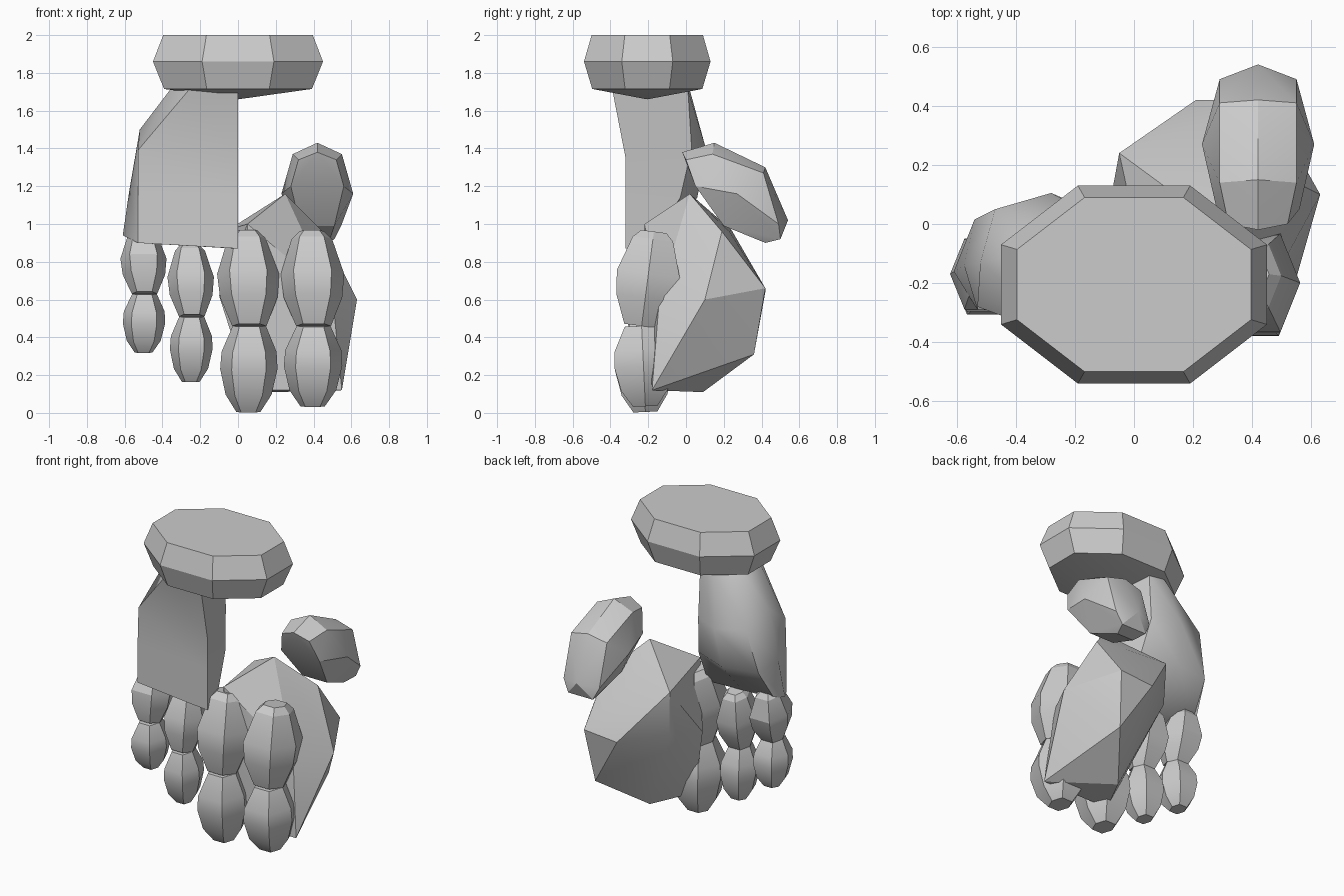
import bpy, bmesh, math
from mathutils import Vector

cube = bpy.data.objects.get("Cube")
if cube:
    bpy.data.objects.remove(cube, do_unlink=True)

grey = bpy.data.materials.new("stone grey")
grey.use_nodes = True
GREY = (0.6, 0.6, 0.6, 1)
grey.diffuse_color = GREY
grey.node_tree.nodes["Principled BSDF"].inputs["Base Color"].default_value = GREY


def finish(bm, name, smooth=25):
    bmesh.ops.recalc_face_normals(bm, faces=bm.faces[:])
    mesh = bpy.data.meshes.new(name)
    bm.to_mesh(mesh)
    bm.free()
    mesh.materials.append(grey)
    ob = bpy.data.objects.new(name, mesh)
    bpy.context.collection.objects.link(ob)
    bpy.ops.object.select_all(action='DESELECT')
    ob.select_set(True)
    bpy.context.view_layer.objects.active = ob
    bpy.ops.object.shade_smooth_by_angle(angle=math.radians(smooth))


def loft(name, rings, tip=None, smooth=25):
    """Skin closed rings of points; tip closes the first ring with a fan."""
    bm = bmesh.new()
    loops = [[bm.verts.new(p) for p in ring] for ring in rings]
    for a, b in zip(loops, loops[1:]):
        for i in range(len(a)):
            j = (i + 1) % len(a)
            bm.faces.new((a[i], a[j], b[j], b[i]))
    bm.faces.new(loops[-1])
    if tip:
        t = bm.verts.new(tip)
        for i in range(len(loops[0])):
            bm.faces.new((t, loops[0][i - 1], loops[0][i]))
    else:
        bm.faces.new(loops[0])
    finish(bm, name, smooth)


def hull(name, points):
    """Faceted rock shape wrapped around a few points."""
    bm = bmesh.new()
    for p in points:
        bm.verts.new(p)
    bmesh.ops.convex_hull(bm, input=bm.verts[:])
    loose = [v for v in bm.verts if not v.link_faces]
    bmesh.ops.delete(bm, geom=loose, context='VERTS')
    finish(bm, name)


HEXAGON = [(1, 0), (.6, 1), (-.6, 1), (-1, 0), (-.6, -1), (.6, -1)]


def barrel(name, start, end, r, profile):
    """Six-sided knuckle between two points; profile holds (position, size)."""
    start, end = Vector(start), Vector(end)
    side = Vector((1, 0, 0))
    across = (end - start).cross(side).normalized()
    loft(name, [[start.lerp(end, t) + r * k * (u * side + v * across)
                 for u, v in HEXAGON] for t, k in profile])


# Wrist cuff: octagonal band with a shallow pointed underside
def octagon(k, z):
    half = [(0.19, 0.335), (0.45, 0.135), (0.45, -0.135), (0.19, -0.335)]
    pts = half + [(-x, -y) for x, y in half]
    return [(x * k, y * k - 0.205, z) for x, y in pts]


loft("wrist_cuff", [octagon(0.87, 1.715), octagon(1, 1.86), octagon(0.88, 2)],
     tip=(0, -0.205, 1.66))

# Palm slab, flat on its inner side
loft("palm", [
    [(0, -.32, .87), (-.53, -.29, .9), (-.61, -.16, .94), (-.56, -.12, .93), (-.3, -.16, .9), (-.02, -.2, .87)],
    [(0, -.32, 1.13), (-.53, -.29, 1.14), (-.575, -.14, 1.18), (-.54, .015, 1.14), (-.3, .06, 1.14), (-.07, -.03, 1.14)],
    [(0, -.32, 1.35), (-.53, -.28, 1.39), (-.52, -.13, 1.5), (-.47, .05, 1.42), (-.28, .105, 1.4), (-.11, .03, 1.4)],
    [(0, -.39, 1.71), (-.26, -.38, 1.71), (-.36, -.26, 1.71), (-.34, -.1, 1.71), (-.22, .02, 1.71), (-.11, .01, 1.71)],
], smooth=50)

# Thumb mound: faceted rock-like base
hull("thumb_mound", [
    (.63, .1, .6), (.45, .42, .66), (.21, .42, .64), (.25, .02, 1.16), (.05, -.22, 1.0),
    (-.05, .24, .97), (-.04, .23, .69), (.25, .23, .96), (.45, .19, .96), (.41, .36, .31),
    (.2, .09, .11), (.06, -.18, .12), (.55, -.18, .12), (.5, -.14, .62),
    (-.1, -.03, .62),
])

# Thumb tip: mirrored about its own centre line
half = [
    (0, -.02, 1.38), (0, .15, 1.43), (.1, 0, 1.34), (.13, .14, 1.37),
    (.14, .05, 1.2), (.09, .2, .99), (.19, .27, 1.16), (.13, .41, 1.27),
    (0, .42, 1.3), (.13, .49, 1.0), (0, .54, 1.02), (.09, .5, .92), (.06, .42, .9),
]
hull("thumb_tip", {(.42 + s * x, y, z) for x, y, z in half for s in (-1, 1)})

# Fingers: two knuckles each, (name, x, y, top, joint, bottom, half width)
UPPER = [(0, .4), (.08, .64), (.45, 1), (.7, .92), (1, .55)]
LOWER = [(0, .58), (.3, .96), (.5, 1), (.8, .8), (1, .42)]
for name, x, y, top, joint, low, r in [
        ("little_finger", -.505, -.17, .97, .63, .32, .122),
        ("ring_finger", -.255, -.185, .89, .51, .165, .123),
        ("middle_finger", .05, -.2, .96, .46, .005, .165),
        ("index_finger", .39, -.2, .96, .46, .035, .168)]:
    knuckle = (x + .01, y - .035, joint)
    barrel(name + "_upper", (x, y + .03, top), knuckle, r, UPPER)
    barrel(name + "_lower", knuckle, (x + .005, y - .015, low), r * .92, LOWER)
